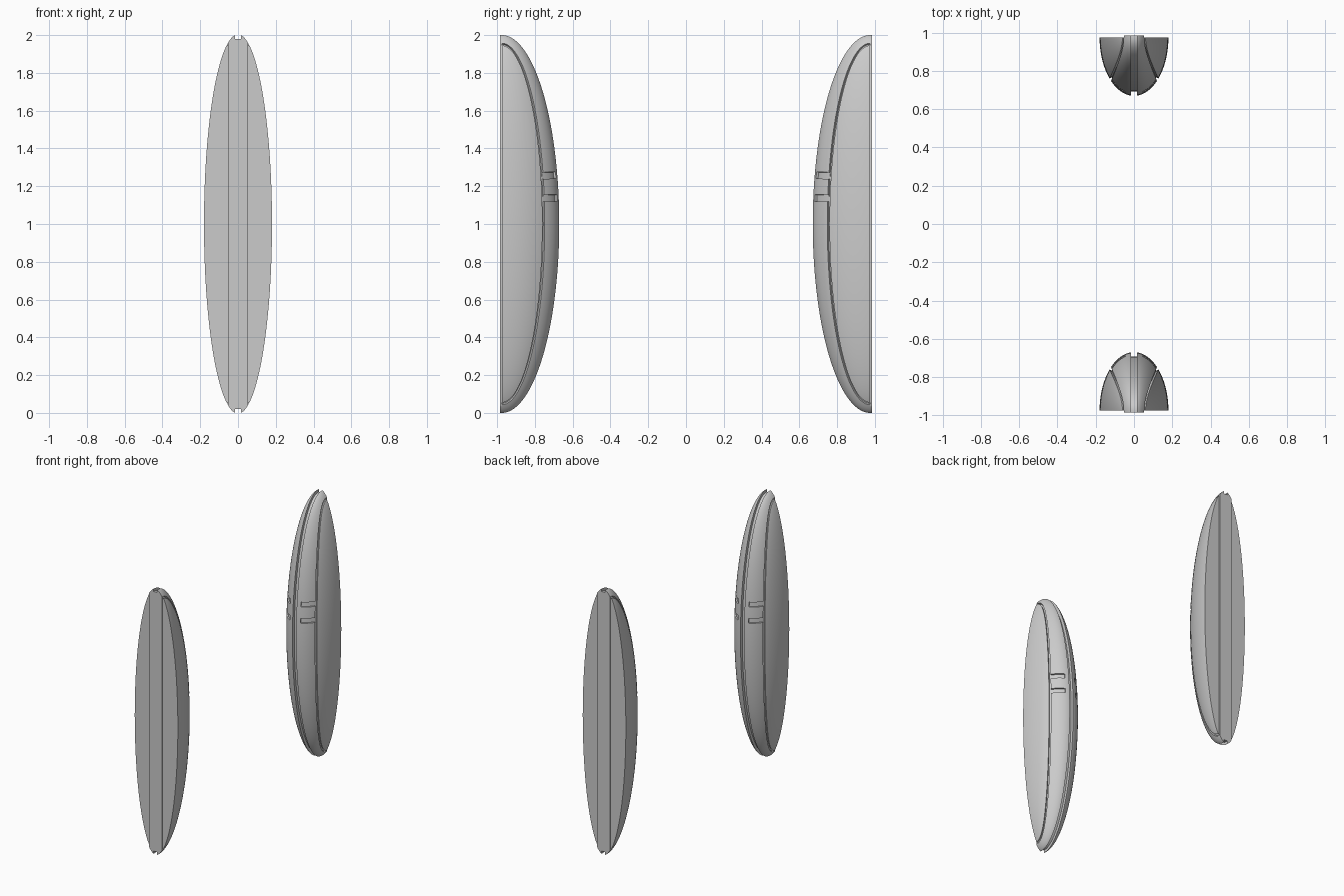
import bpy, bmesh
from math import sin, cos, asin, sqrt, pi
from mathutils import Vector

if "Cube" in bpy.data.objects:
    bpy.data.objects.remove(bpy.data.objects["Cube"])

A, B, C = 0.18, 0.305, 1.0035      # half-ellipsoid radii
PLANE = 0.975                      # distance of the flat side from the middle
NOTCH = 0.015                      # half width of the centre groove
RIM = sqrt(1 - (NOTCH / A) ** 2)


def on_shell(y, z, depth=0.0):
    """Point of the ellipsoid above (y, z), pushed inward along its normal."""
    x = A * sqrt(max(0, 1 - (y / B) ** 2 - (z / C) ** 2))
    n = Vector((x / A**2, y / B**2, z / C**2)).normalized()
    return Vector((x, y, z)) - n * depth


def seam(t, grow):
    """Outline of the side panel, seen from the side."""
    z = (sin(t) - 0.055 * sin(t) ** 3) / 0.945 * (0.945 + grow)
    if abs(sin(t)) < 0.6:
        z = sin(t) - 0.055 * sin(t) ** 3
    h = 0.945 + grow
    return (0.215 + grow) * sqrt(max(0, 1 - (z / h) ** 2)), z


def row(t, slot):
    """One slice from the flat back, over the panel and band, to the centre."""
    y0, z0 = seam(t, 0)
    y1, z1 = seam(t, 0.012)
    pts = [Vector((0, 0, z0))]
    pts += [on_shell(y0 * i / 14, z0) for i in range(15)]
    pts += [on_shell(y0, z0, 0.014), on_shell(y1, z1, 0.014)]
    ye, ze = B * RIM * cos(t), C * RIM * sin(t)
    # band, with the slot recessed over its outer part
    cols = [(i / 10, True) for i in range(8)] + [(0.7, False), (0.8, False), (0.9, False), (1, False)]
    for u, can_sink in cols:
        s = sin(u * pi / 2)
        pts.append(on_shell(y1 + (ye - y1) * s, z1 + (ze - z1) * s,
                            0.012 if slot and can_sink else 0))
    # centre groove
    p = on_shell(ye, ze, 0.022)
    pts += [Vector((NOTCH, max(0, p.y), p.z)), Vector((0, max(0, p.y), p.z))]
    return pts


def finish(bm, name, side):
    for v in bm.verts:
        v.co = Vector((v.co.x, side * (PLANE - v.co.y), v.co.z + 1))
    bmesh.ops.remove_doubles(bm, verts=bm.verts, dist=0.0002)
    bmesh.ops.recalc_face_normals(bm, faces=bm.faces)
    me = bpy.data.meshes.new(name)
    bm.to_mesh(me)
    bm.free()
    ob = bpy.data.objects.new(name, me)
    bpy.context.collection.objects.link(ob)
    bpy.ops.object.select_all(action='DESELECT')
    ob.select_set(True)
    bpy.context.view_layer.objects.active = ob
    bpy.ops.object.shade_smooth_by_angle(angle=0.6)


# slices: even steps plus doubled ones at the two cross slots
edges = [0.12, 0.155, 0.24, 0.275]
rows = [(-pi / 2 + pi * i / 96, False) for i in range(97)]
rows = [r for r in rows if not any(a - .005 < sin(r[0]) < b + .005 for a, b in (edges[:2], edges[2:]))]
for lo, hi in (edges[:2], edges[2:]):
    rows += [(asin(lo) - 1e-6, False), (asin(lo), True), (asin(hi), True), (asin(hi) + 1e-6, False)]
rows.sort()


def pod(name, side):
    bm = bmesh.new()
    for m in (1, -1):
        grid = [[bm.verts.new((p.x * m, p.y, p.z)) for p in row(*r)] for r in rows]
        for a, b in zip(grid, grid[1:]):
            for i in range(len(a) - 1):
                bm.faces.new((a[i], a[i + 1], b[i + 1], b[i]))
    finish(bm, name + "_pod_shell", side)

    # raised strip down the flat back, notched at both ends
    bm = bmesh.new()
    half = []
    for i in range(9):
        x = NOTCH + (0.053 - NOTCH) * i / 8
        half.append((x, C * sqrt(1 - (x / A) ** 2)))
    half = [(NOTCH, 0.98)] + half
    top = [(-x, z) for x, z in reversed(half)] + half
    outline = top + [(x, -z) for x, z in reversed(top)]
    face = bm.faces.new([bm.verts.new((x, 0, z)) for x, z in outline])
    ext = bmesh.ops.extrude_face_region(bm, geom=[face], use_keep_orig=True)
    for v in ext["geom"]:
        if isinstance(v, bmesh.types.BMVert):
            v.co.y = -0.01
    finish(bm, name + "_back_strip", side)


pod("front", -1)
pod("rear", 1)
